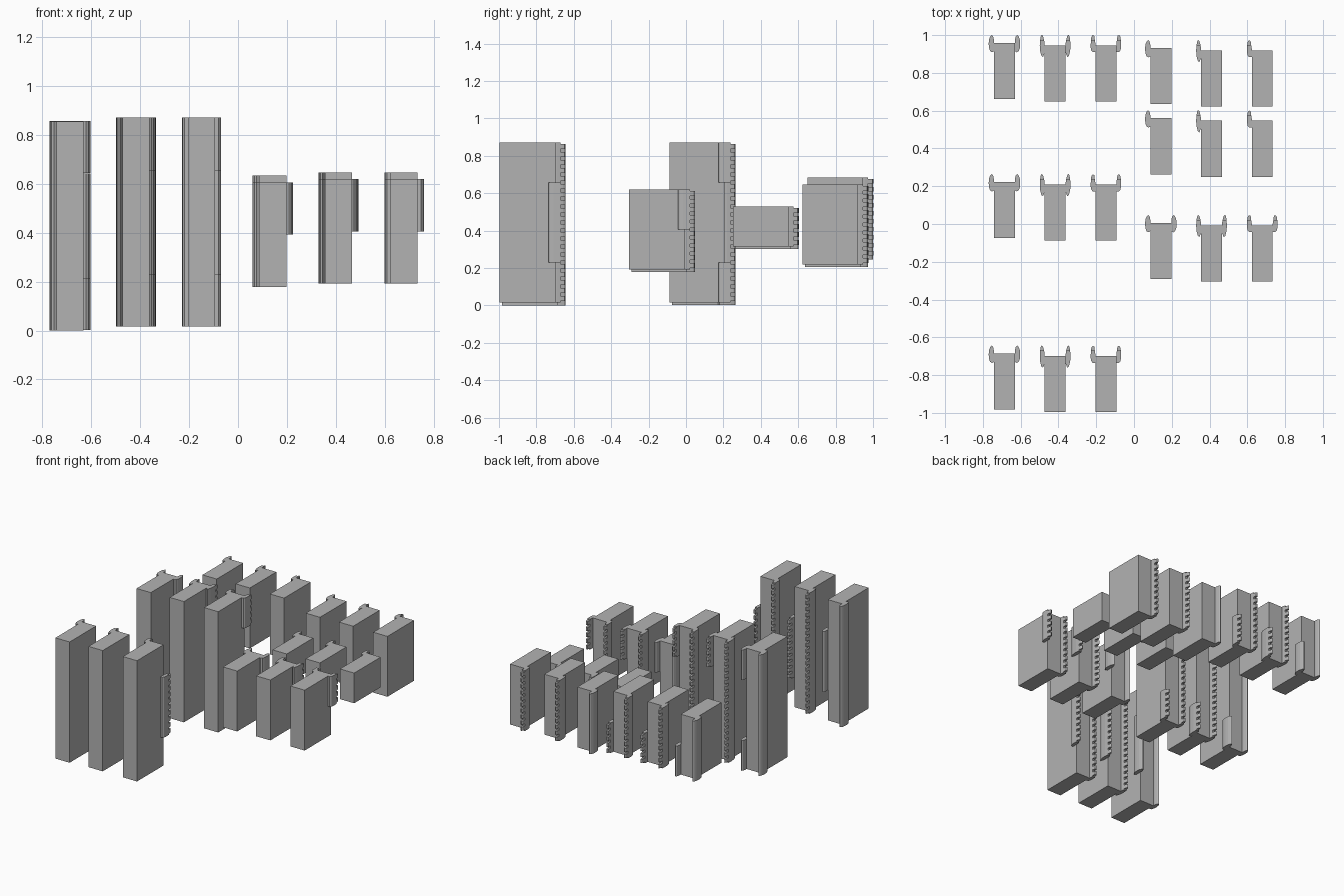
import bpy, bmesh

if "Cube" in bpy.data.objects:
    bpy.data.objects.remove(bpy.data.objects["Cube"])

grey = bpy.data.materials.new("plain grey")
grey.use_nodes = True
colour = (0.45, 0.45, 0.45, 1)
grey.diffuse_color = colour
grey.node_tree.nodes["Principled BSDF"].inputs["Base Color"].default_value = colour

WIDTH, DEPTH, QUARTER = 0.111, 0.297, 0.2137
PITCH = QUARTER / 5


def prism(bm, points, low, high):
    """Upright prism from an outline in plan."""
    face = bm.faces.new([bm.verts.new((x, y, low)) for x, y in points])
    top = bmesh.ops.extrude_face_region(bm, geom=[face])["geom"]
    for v in top:
        if isinstance(v, bmesh.types.BMVert):
            v.co.z = high


def finish(bm, name):
    bmesh.ops.recalc_face_normals(bm, faces=bm.faces[:])
    mesh = bpy.data.meshes.new(name)
    bm.to_mesh(mesh)
    bm.free()
    mesh.materials.append(grey)
    obj = bpy.data.objects.new(name, mesh)
    bpy.context.collection.objects.link(obj)


# Strip outlines: outward from the block side, then backward from its rear face
ROUND = [(0, -0.044), (0.01, -0.05), (0.02, -0.044), (0.026, -0.028), (0.028, -0.005),
         (0.026, 0.018), (0.02, 0.034), (0.012, 0.042), (0.004, 0.034), (0, 0.015)]
LEAF = [(0, -0.04), (0.009, -0.062), (0.017, -0.056), (0.024, -0.03),
        (0.026, 0), (0.024, 0.028), (0.003, 0.028), (0, 0.01)]
SQUARE = [(0, -0.036), (0.014, -0.036), (0.022, -0.027), (0.025, -0.01),
          (0.024, 0.028), (0.003, 0.028), (0, 0.01)]
LEAF_TOOTH = [(0.003, 0.028), (0.024, 0.028), (0.021, 0.046), (0.016, 0.056), (0.009, 0.05)]
SQUARE_TOOTH = [(0.003, 0.028), (0.024, 0.028), (0.021, 0.045), (0.015, 0.054), (0.006, 0.05)]
STYLES = [(ROUND, None), (LEAF, LEAF_TOOTH), (SQUARE, SQUARE_TOOTH)]


def strip(name, style, side, x, back, low, quarters):
    """Side strip, with a row of teeth where the style has them."""
    outline, tooth = style
    place = lambda pts: [(x + side * (WIDTH / 2 + u), back + v) for u, v in pts]
    bm = bmesh.new()
    prism(bm, place(outline), low, low + quarters * QUARTER)
    if tooth:
        for i in range(quarters * 5):
            z = low + (i + 0.2) * PITCH
            prism(bm, place(tooth), z, z + PITCH * 0.6)
    finish(bm, name)


# Rows: name, first column x, rear y, base z, height in quarters, left-hand strip spans
ROWS = [
    ("front_tall", -0.686, -0.699, 0.016, 4, [(1, 2)]),
    ("middle_tall", -0.686, 0.209, 0.016, 4, [(0, 1), (3, 1)]),
    ("rear_half", -0.686, 0.946, 0.258, 2, [(0, 1)]),
    ("front_half", 0.142, -0.007, 0.192, 2, [(1, 1)]),
    ("middle_quarter", 0.142, 0.547, 0.315, 1, []),
    ("rear_plain_half", 0.142, 0.919, 0.219, 2, []),
]

for row, start, rear, base, height, spans in ROWS:
    for col, style in enumerate(STYLES):
        x = start + col * 0.2685
        back = rear + (0.013 if col == 0 else 0)
        low = base - (0.0135 if col == 0 else 0)
        if row == "front_tall" and col == 0:
            low = 0
        tag = f"{row}_{col + 1}"

        # Solid block
        bm = bmesh.new()
        w = WIDTH / 2
        prism(bm, [(x - w, back - DEPTH), (x + w, back - DEPTH), (x + w, back), (x - w, back)],
              low, low + height * QUARTER)
        finish(bm, f"{tag}_block")

        # Full-height strip on one side, part-height strips on the other
        strip(f"{tag}_long_strip", style, -1, x, back, low, height)
        for n, (first, count) in enumerate(spans):
            strip(f"{tag}_short_strip_{n + 1}", style, 1, x, back,
                  low + first * QUARTER, count)
